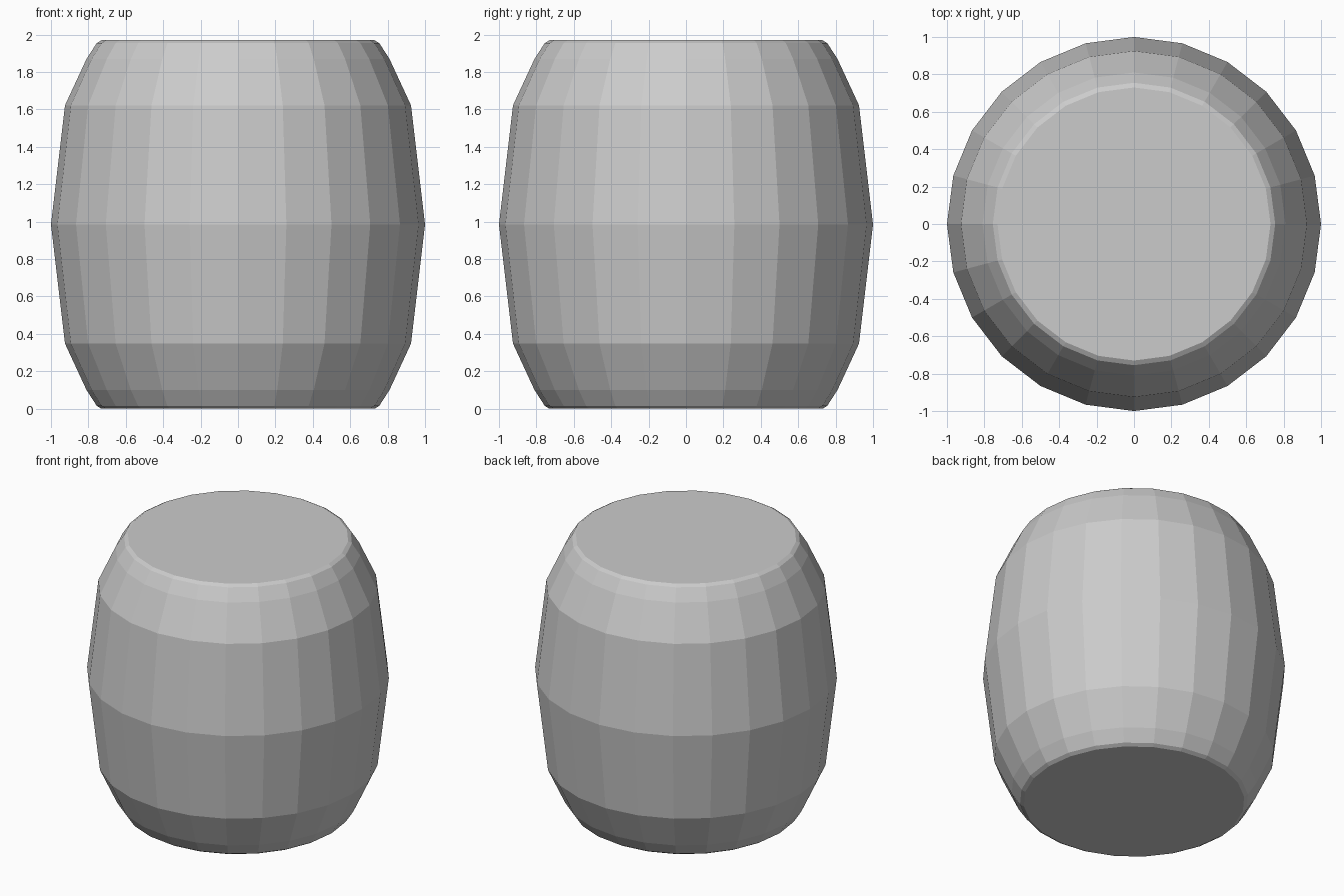
import bpy, bmesh
from math import cos, sin, tau

if "Cube" in bpy.data.objects:
    bpy.data.objects.remove(bpy.data.objects["Cube"])

SIDES = 24
MID = 0.99
# Upper half of the barrel profile: radius, height above the middle
half = [(0.925, 0.637), (0.81, 0.885), (0.755, 0.97), (0.73, 0.985)]
profile = [(r, MID - h) for r, h in reversed(half)] + [(1.0, MID)] + [(r, MID + h) for r, h in half]

# Barrel body: stacked rings bridged by flat quads, closed by flat caps
bm = bmesh.new()
rings = [[bm.verts.new((r * cos(tau * i / SIDES), r * sin(tau * i / SIDES), z - profile[0][1]))
          for i in range(SIDES)] for r, z in profile]
for low, high in zip(rings, rings[1:]):
    for i in range(SIDES):
        j = (i + 1) % SIDES
        bm.faces.new((low[i], low[j], high[j], high[i]))
bm.faces.new(rings[0][::-1])
bm.faces.new(rings[-1])

mesh = bpy.data.meshes.new("barrel_body")
bm.to_mesh(mesh)
bm.free()
bpy.context.collection.objects.link(bpy.data.objects.new("barrel_body", mesh))
